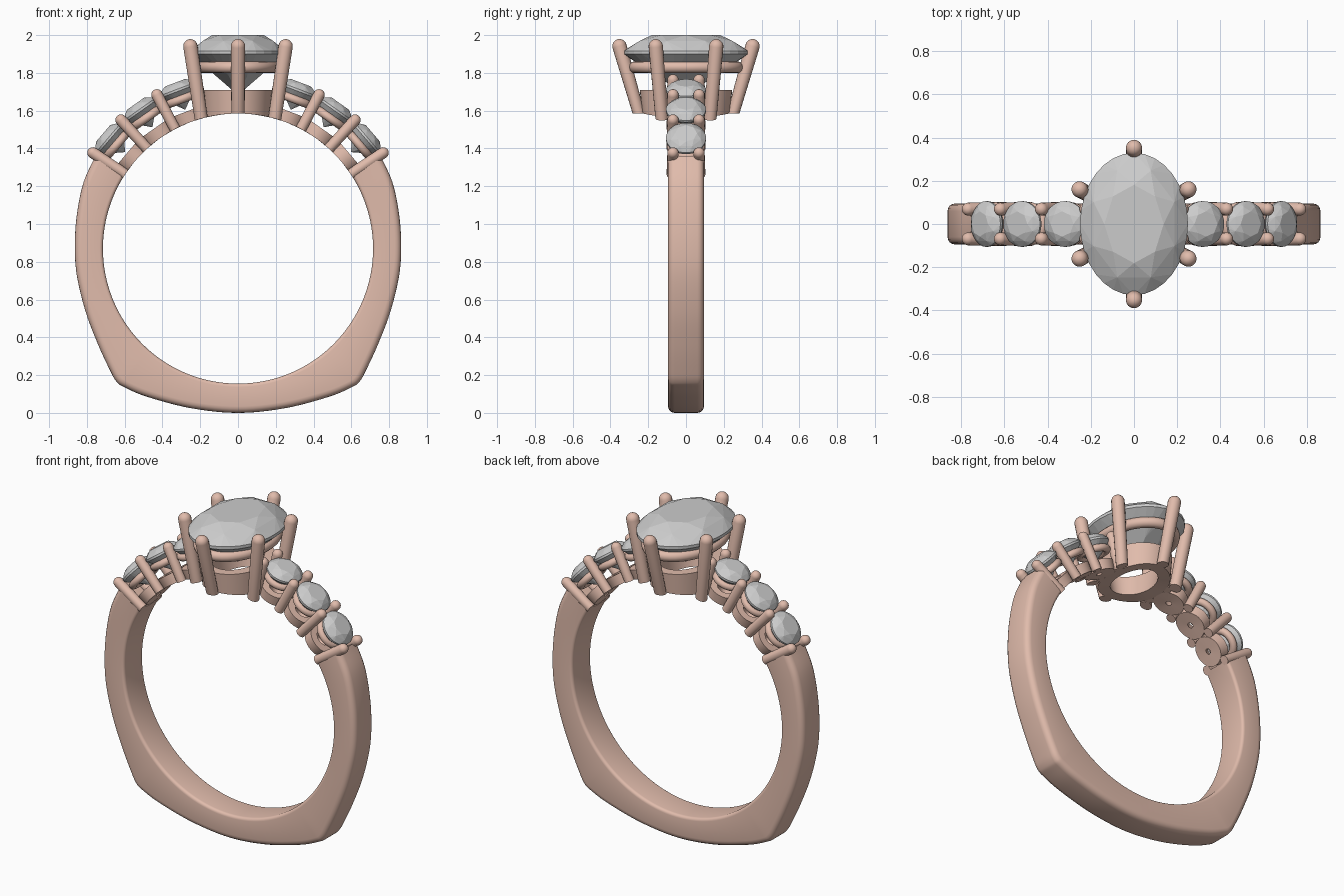
import bpy, bmesh
from math import sin, cos, pi, radians, hypot
from mathutils import Matrix, Vector

if "Cube" in bpy.data.objects:
    bpy.data.objects.remove(bpy.data.objects["Cube"])

CZ, FINGER = 0.87, 0.715          # centre height and radius of the finger hole

metal = bpy.data.materials.new("rose_metal")
metal.diffuse_color = (0.75, 0.50, 0.41, 1)
metal.use_nodes = True
metal.node_tree.nodes["Principled BSDF"].inputs["Base Color"].default_value = metal.diffuse_color


def finish(name, bm, smooth=True, fit=True):
    """Trim to the finger hole and turn the bmesh into an object."""
    bmesh.ops.remove_doubles(bm, verts=bm.verts, dist=1e-5)
    for v in bm.verts:
        r = hypot(v.co.x, v.co.z - CZ)
        if fit and r < FINGER:
            v.co.x *= FINGER / r
            v.co.z = CZ + (v.co.z - CZ) * FINGER / r
    bmesh.ops.recalc_face_normals(bm, faces=bm.faces)
    me = bpy.data.meshes.new(name)
    bm.to_mesh(me)
    bm.free()
    if smooth:
        me.materials.append(metal)
        me.shade_smooth()
        me.set_sharp_from_angle(angle=radians(35))
    ob = bpy.data.objects.new(name, me)
    bpy.context.collection.objects.link(ob)
    return ob


def loft(bm, rings, close_ends=False, loop=False):
    """Skin a list of closed point rings."""
    vs = [[bm.verts.new(p) for p in ring] for ring in rings]
    n = len(vs[0])
    for i in range(len(vs) if loop else len(vs) - 1):
        a, b = vs[i], vs[(i + 1) % len(vs)]
        for j in range(n):
            k = (j + 1) % n
            bm.faces.new((a[j], a[k], b[k], b[j]))
    if close_ends:
        bm.faces.new(vs[0])
        bm.faces.new(vs[-1])


def oval_ring(bm, a, b, profile, mat=Matrix(), n=48):
    """Sweep a closed (offset, height) profile round an oval."""
    loft(bm, [[mat @ Vector(((a + d) * cos(2 * pi * i / n), (b + d) * sin(2 * pi * i / n), z))
               for d, z in profile] for i in range(n)], loop=True)


def prong(bm, base, tip, r0, r1, n=16):
    """Tapered rod with a domed tip."""
    base, tip = Vector(base), Vector(tip)
    axis = tip - base
    L = axis.length
    mat = Matrix.Translation(base) @ axis.to_track_quat('Z', 'Y').to_matrix().to_4x4()
    prof = [(r0, 0)] + [(r1 * cos(t * pi / 12), L - r1 + r1 * sin(t * pi / 12)) for t in range(6)]
    prof.append((r1 * 0.08, L))
    loft(bm, [[mat @ Vector((r * cos(2 * pi * i / n), r * sin(2 * pi * i / n), z))
               for i in range(n)] for r, z in prof], close_ends=True)


def gem(name, a, b, crown, depth, mat, girdle=0.018):
    """Brilliant-cut stone as the hull of its facet corners, girdle at local z = 0."""
    bm = bmesh.new()
    rings = [(8, 0, 0.55, crown), (8, 0.5, 0.81, crown * 0.62), (32, 0, 1, 0),
             (32, 0, 1, -girdle), (8, 0.5, 0.5, -girdle - (depth - girdle) * 0.55),
             (8, 0, 0.02, -depth)]
    for n, off, k, z in rings:
        for i in range(n):
            t = 2 * pi * (i + off) / n
            bm.verts.new(mat @ Vector((a * k * cos(t), b * k * sin(t), z)))
    bmesh.ops.convex_hull(bm, input=bm.verts)
    bmesh.ops.dissolve_limit(bm, angle_limit=radians(1), verts=bm.verts, edges=bm.edges)
    finish(name, bm, smooth=False, fit=False)


def circle(r, z, n=12):
    return [(r * cos(2 * pi * i / n), z + r * sin(2 * pi * i / n)) for i in range(n)]


# Shank: outer outline of the right half, smoothed, then mirrored
outline = [(0.755, 1.36), (0.818, 1.22), (0.853, 1.05), (0.864, 0.88), (0.852, 0.72),
           (0.805, 0.53), (0.74, 0.36), (0.68, 0.23), (0.643, 0.165), (0.60, 0.135),
           (0.48, 0.085), (0.25, 0.025), (0, 0)]
P = [Vector(p) for p in outline]
ext = [2 * P[0] - P[1]] + P + [Vector((-P[-2].x, P[-2].y))]
half = []
for i in range(1, len(ext) - 2):
    p0, p1, p2, p3 = ext[i - 1:i + 3]
    for s in range(6):
        t = s / 6
        half.append(0.5 * (2 * p1 + (p2 - p0) * t + (2 * p0 - 5 * p1 + 4 * p2 - p3) * t * t
                           + (3 * p1 - p0 - 3 * p2 + p3) * t ** 3))
path = half + [P[-1]] + [Vector((-p.x, p.y)) for p in reversed(half)]


def shank_section(p):
    """Rounded rectangle between the finger hole and the outline point."""
    d = Vector((p.x, p.y - CZ))
    R = d.length
    d /= R
    pts = []
    for sy, sr, start, c in ((1, 1, 0, 0.035), (-1, 1, 90, 0.035), (-1, -1, 180, 0.018), (1, -1, 270, 0.018)):
        cy = sy * (0.095 - c)
        cr = R - c if sr > 0 else FINGER + c
        for k in range(5):
            t = radians(start + k * 22.5)
            rr = cr + c * sin(t)
            pts.append((d.x * rr, cy + c * cos(t), CZ + d.y * rr))
    return pts


bm = bmesh.new()
loft(bm, [shank_section(p) for p in path], close_ends=True)
finish("shank", bm)

# Shoulders: three cups, rails and stones a side, with prong pairs between them
cups, rails, prongs = bmesh.new(), bmesh.new(), bmesh.new()
for side, label in ((1, "right"), (-1, "left")):
    for i, ang in enumerate((40.5, 54.8, 69.2)):
        mat = Matrix.Translation((0, 0, CZ)) @ Matrix.Rotation(side * radians(90 - ang), 4, 'Y')
        oval_ring(cups, 0, 0, [(0.088, 0.70), (0.095, 0.775), (0.05, 0.775), (0.016, 0.70)], mat, 32)
        oval_ring(rails, 0.08, 0.08, circle(0.022, 0.845), mat, 32)
        gem(f"{label}_side_stone_{i + 1}", 0.104, 0.106, 0.036, 0.115,
            mat @ Matrix.Translation((0, 0, 0.903)), 0.012)
    for ang in (33.4, 47.7, 62.2, 76.0):
        c, s = side * cos(radians(ang)), sin(radians(ang))
        for y in (-1, 1):
            prong(prongs, (c * 0.705, y * 0.075, CZ + s * 0.705),
                  (c * 0.95, y * 0.068, CZ + s * 0.95), 0.028, 0.03)
finish("shoulder_cups", cups)
finish("shoulder_rails", rails)
finish("shoulder_prongs", prongs)

# Centre head: hollow oval base, upper rail and six splayed prongs
bm = bmesh.new()
oval_ring(bm, 0.19, 0.245, [(-0.015, 1.54), (0, 1.71), (-0.06, 1.71), (-0.085, 1.54)])
finish("head_base", bm)
bm = bmesh.new()
oval_ring(bm, 0.19, 0.272, circle(0.031, 1.83))
finish("head_rail", bm)
bm = bmesh.new()
for y in (-1, 1):
    prong(bm, (0, y * 0.25, 1.56), (0, y * 0.362, 1.978), 0.034, 0.038)
    for x in (-1, 1):
        prong(bm, (x * 0.187, y * 0.128, 1.53), (x * 0.258, y * 0.163, 1.978), 0.034, 0.038)
finish("head_prongs", bm)

# Centre stone
gem("centre_stone", 0.25, 0.33, 0.083, 0.23, Matrix.Translation((0, 0, 1.917)))
